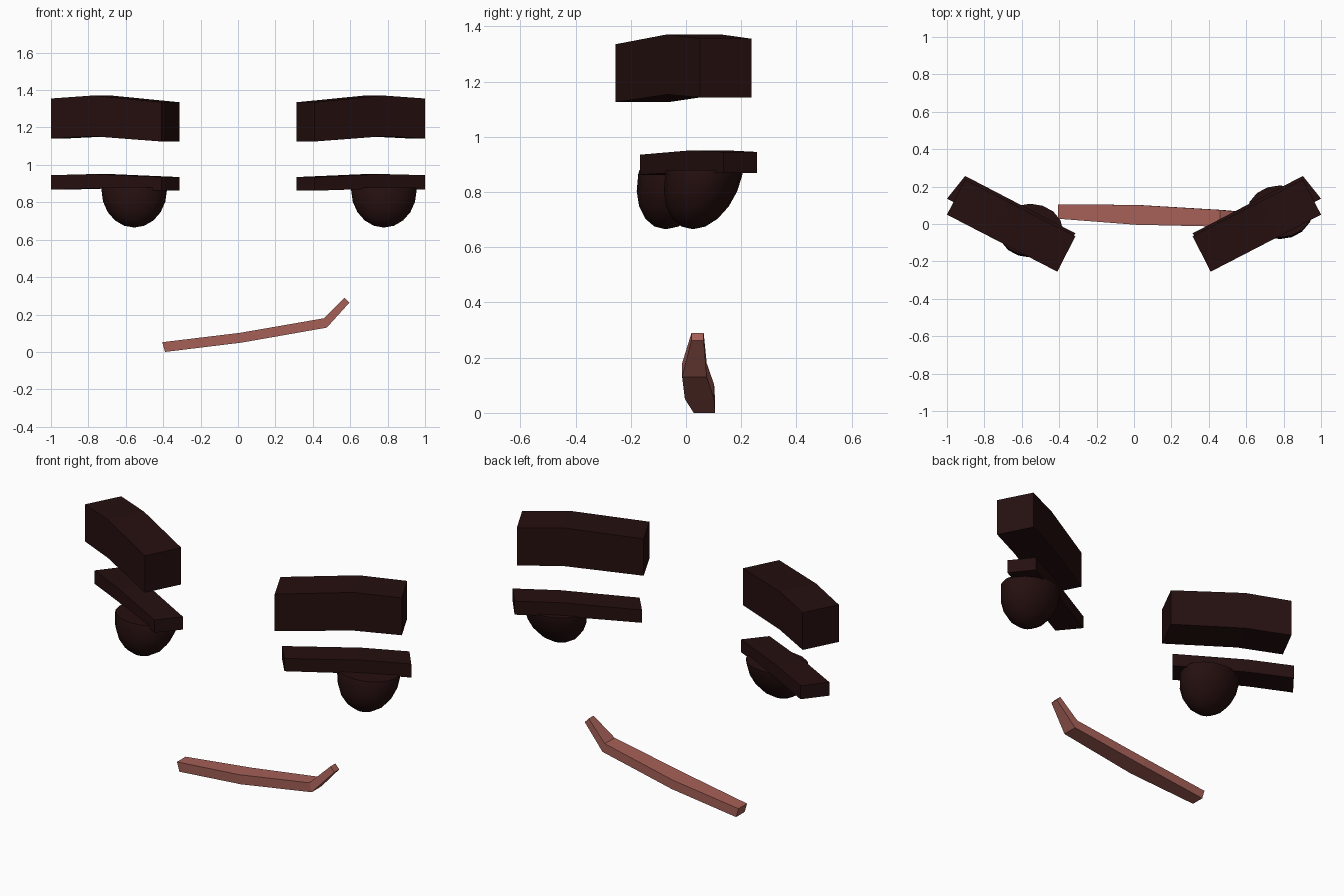
import bpy
import bmesh
from mathutils import Vector

cube = bpy.data.objects.get("Cube")
if cube:
    bpy.data.objects.remove(cube, do_unlink=True)


def make_material(name, color):
    mat = bpy.data.materials.new(name)
    mat.use_nodes = True
    mat.diffuse_color = (*color, 1)
    mat.node_tree.nodes["Principled BSDF"].inputs["Base Color"].default_value = (*color, 1)
    return mat


dark_brown = make_material("dark brown", (0.019, 0.0048, 0.0048))
lip_red = make_material("lip red", (0.376, 0.117, 0.095))


def add_object(name, bm, mat):
    bmesh.ops.recalc_face_normals(bm, faces=bm.faces)
    mesh = bpy.data.meshes.new(name)
    bm.to_mesh(mesh)
    bm.free()
    mesh.materials.append(mat)
    obj = bpy.data.objects.new(name, mesh)
    bpy.context.collection.objects.link(obj)
    return obj


def loft(name, sections, mat):
    """Skin a row of four-cornered sections and cap both ends."""
    bm = bmesh.new()
    rings = [[bm.verts.new(p) for p in section] for section in sections]
    for a, b in zip(rings, rings[1:]):
        for i in range(4):
            j = (i + 1) % 4
            bm.faces.new((a[i], a[j], b[j], b[i]))
    bm.faces.new(rings[0])
    bm.faces.new(rings[-1])
    return add_object(name, bm, mat)


def arched_bar(name, side, front, back, heights):
    """Slanted bar: front and back edges run inner to outer, bent at the arch."""
    sections = []
    for t, (low, high) in zip((0, 0.62, 1), heights):
        f = Vector(front[0]).lerp(Vector(front[1]), t)
        b = Vector(back[0]).lerp(Vector(back[1]), t)
        sections.append([(side * p.x, p.y, z)
                         for p, z in ((f, low), (b, low), (b, high), (f, high))])
    return loft(name, sections, dark_brown)


def pupil(name, x, y):
    """Lower half of a squashed ball, leaning forward toward its tip."""
    bm = bmesh.new()
    bmesh.ops.create_uvsphere(bm, u_segments=16, v_segments=10, radius=1)
    cut = bmesh.ops.bisect_plane(bm, geom=bm.verts[:] + bm.edges[:] + bm.faces[:],
                                 plane_co=(0, 0, 0.07), plane_no=(0, 0, 1), clear_outer=True)
    rim = [e for e in cut["geom_cut"] if isinstance(e, bmesh.types.BMEdge)]
    bmesh.ops.contextual_create(bm, geom=rim)
    for v in bm.verts:
        p = v.co.copy()
        v.co = (x + 0.175 * p.x, y + 0.14 * p.y + 0.04 * p.z, 0.865 + 0.2 * p.z)
    obj = add_object(name, bm, dark_brown)
    bpy.ops.object.select_all(action="DESELECT")
    bpy.context.view_layer.objects.active = obj
    obj.select_set(True)
    bpy.ops.object.shade_smooth_by_angle()


# Eyebrows and eyelids on both sides
for label, side in (("left", 1), ("right", -1)):
    arched_bar(label + "_eyebrow", side,
               ((0.41, -0.255), (1.0, 0.05)), ((0.313, -0.065), (0.903, 0.237)),
               ((1.125, 1.335), (1.153, 1.371), (1.142, 1.355)))
    arched_bar(label + "_eyelid", side,
               ((0.41, -0.167), (1.0, 0.135)), ((0.313, -0.05), (0.903, 0.257)),
               ((0.862, 0.935), (0.874, 0.951), (0.868, 0.945)))

# Pupils, both glancing the same way
pupil("left_pupil", 0.78, 0.065)
pupil("right_pupil", -0.555, -0.033)

# Crooked mouth: bottom point, top point, front y, back y for each section
mouth = [((-0.39, 0.0), (-0.405, 0.052), 0.028, 0.105),
         ((0.02, 0.05), (0.01, 0.102), -0.004, 0.102),
         ((0.475, 0.13), (0.46, 0.18), -0.014, 0.075),
         ((0.595, 0.263), (0.57, 0.29), 0.02, 0.064)]
loft("mouth", [[(lo[0], f, lo[1]), (lo[0], b, lo[1]), (hi[0], b, hi[1]), (hi[0], f, hi[1])]
               for lo, hi, f, b in mouth], lip_red)
